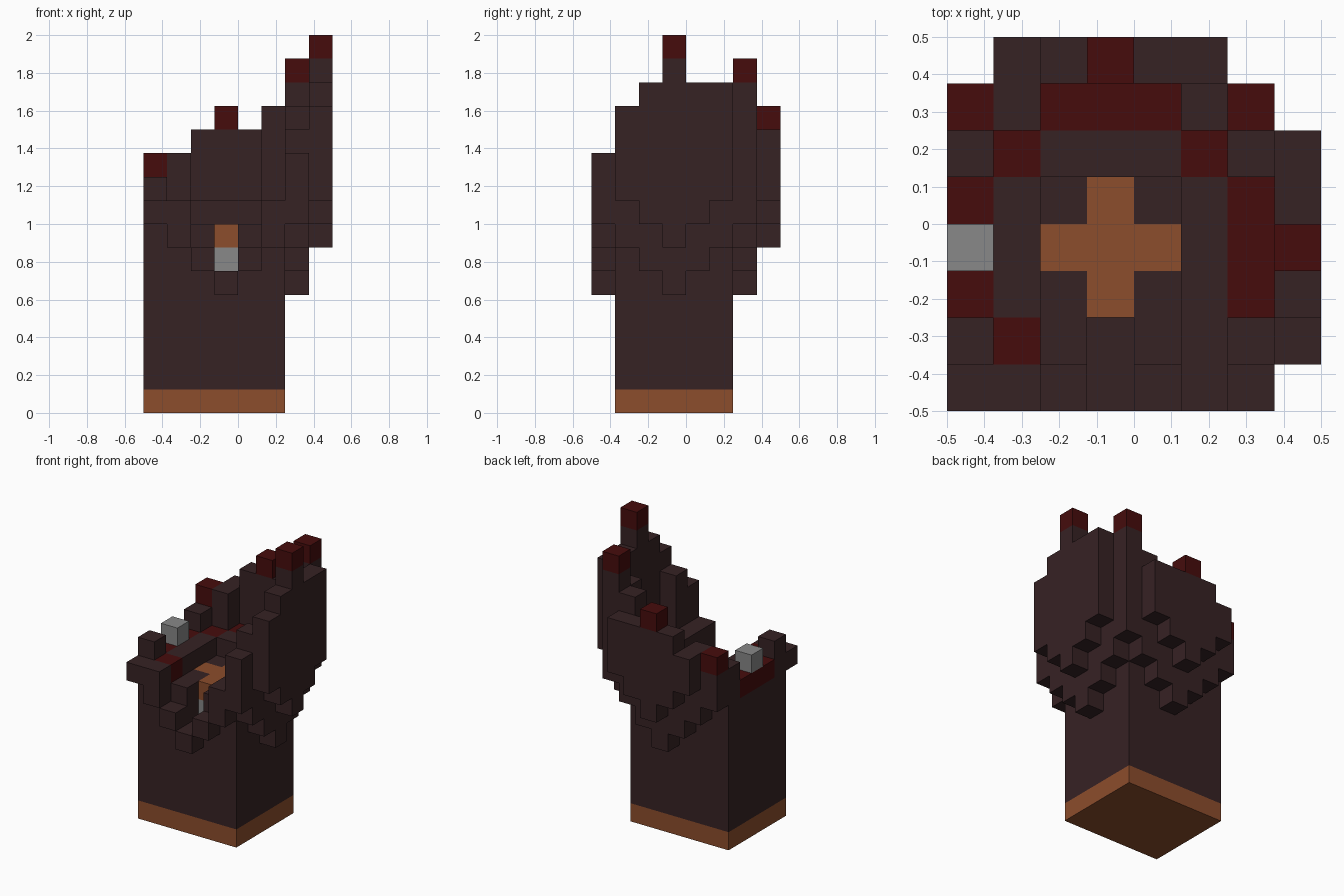
import bpy, bmesh
from mathutils import Vector

cube = bpy.data.objects.get("Cube")
if cube:
    bpy.data.objects.remove(cube, do_unlink=True)

U = 0.125  # block size
COLOURS = {
    "dark_brown": (0.037, 0.016, 0.0176),
    "deep_red": (0.061, 0.0037, 0.0037),
    "copper": (0.262, 0.074, 0.025),
    "grey": (0.246, 0.246, 0.246),
}
NAMES = list(COLOURS)
MATS = []
for name, rgb in COLOURS.items():
    m = bpy.data.materials.new(name)
    m.use_nodes = True
    m.diffuse_color = (*rgb, 1)
    bsdf = m.node_tree.nodes["Principled BSDF"]
    bsdf.inputs["Base Color"].default_value = (*rgb, 1)
    bsdf.inputs["Roughness"].default_value = 0.9
    MATS.append(m)

cells = {}  # block position -> (part, colour)


def fill(part, colour, xs, ys, zs):
    for x in xs:
        for y in ys:
            for z in zs:
                cells[x, y, z] = (part, colour)


def wall(part, spots, tops, lowest):
    """Row of columns whose undersides form a stepped V about index 3."""
    for (i, x, y), top in zip(spots, tops):
        fill(part, "dark_brown", [x], [y], range(lowest + abs(i - 3), top))


def tip(part, x, y, z):
    fill(part, "deep_red", [x], [y], [z])


# Base slab and solid column
fill("base", "copper", range(6), range(1, 6), [0])
fill("column", "dark_brown", range(6), range(1, 6), range(1, 8))

# Notch in the front, with a grey block behind it
for z in (6, 7):
    cells.pop((3, 1, z), None)
fill("grey_core", "grey", [3], [2], [6])

# Cross-shaped copper floor
fill("floor", "copper", [2, 3, 4], [3], [7])
fill("floor", "copper", [3], [2, 3, 4], [7])

# Rim around the bowl
fill("rim", "dark_brown", [1, 5], range(1, 6), [8])
fill("rim", "dark_brown", range(1, 6), [5], [8])
fill("rim", "dark_brown", [0], [1, 5], [8, 9])
fill("rim", "deep_red", [0], [2, 3, 4], [8])
for x, y in ((1, 1), (1, 5), (5, 5)):
    tip("rim", x, y, 8)
fill("grey_block", "grey", [0], [3], [9])

# Front wall
wall("front_wall", [(x, x, 0) for x in range(7)], (9, 9, 7, 6, 7, 9, 11), 5)

# Back walls, inner and outer layers
wall("back_inner_wall", [(x, x, 6) for x in range(7)], (11, 11, 9, 9, 9, 13, 15), 5)
for x, z in ((0, 10), (2, 8), (3, 8), (4, 8), (6, 14)):
    tip("back_inner_wall", x, 6, z)
wall("back_outer_wall", [(x, x, 7) for x in range(1, 6)], (11, 12, 13, 12, 12), 7)
tip("back_outer_wall", 3, 7, 12)

# Left walls, inner and outer layers
wall("left_inner_wall", [(y, 6, y) for y in range(1, 6)], (12, 9, 9, 9, 13), 5)
for y in (2, 3, 4):
    tip("left_inner_wall", 6, y, 8)
wall("left_outer_wall", [(y, 7, y) for y in range(1, 6)], (13, 14, 16, 14, 14), 7)
tip("left_outer_wall", 7, 3, 15)


def build(part):
    """Mesh of the exposed block faces of one part."""
    bm = bmesh.new()
    for pos, (owner, colour) in cells.items():
        if owner != part:
            continue
        centre = Vector(pos) + Vector((0.5, 0.5, 0.5))
        for axis in range(3):
            for sign in (-1, 1):
                n = Vector((0, 0, 0))
                n[axis] = sign
                if tuple(int(a + b) for a, b in zip(pos, n)) in cells:
                    continue
                u = Vector((0, 0, 0))
                u[(axis + 1) % 3] = 0.5
                v = n.cross(u)
                mid = centre + n * 0.5
                corners = (mid - u - v, mid + u - v, mid + u + v, mid - u + v)
                verts = [bm.verts.new(((c.x - 4) * U, (c.y - 4) * U, c.z * U)) for c in corners]
                bm.faces.new(verts).material_index = NAMES.index(colour)
    bmesh.ops.remove_doubles(bm, verts=bm.verts, dist=0.001)
    bmesh.ops.dissolve_limit(bm, angle_limit=0.01, verts=bm.verts, edges=bm.edges,
                             delimit={"MATERIAL"})
    mesh = bpy.data.meshes.new(part)
    bm.to_mesh(mesh)
    bm.free()
    for m in MATS:
        mesh.materials.append(m)
    bpy.context.scene.collection.objects.link(bpy.data.objects.new(part, mesh))


for part in sorted({owner for owner, _ in cells.values()}):
    build(part)
